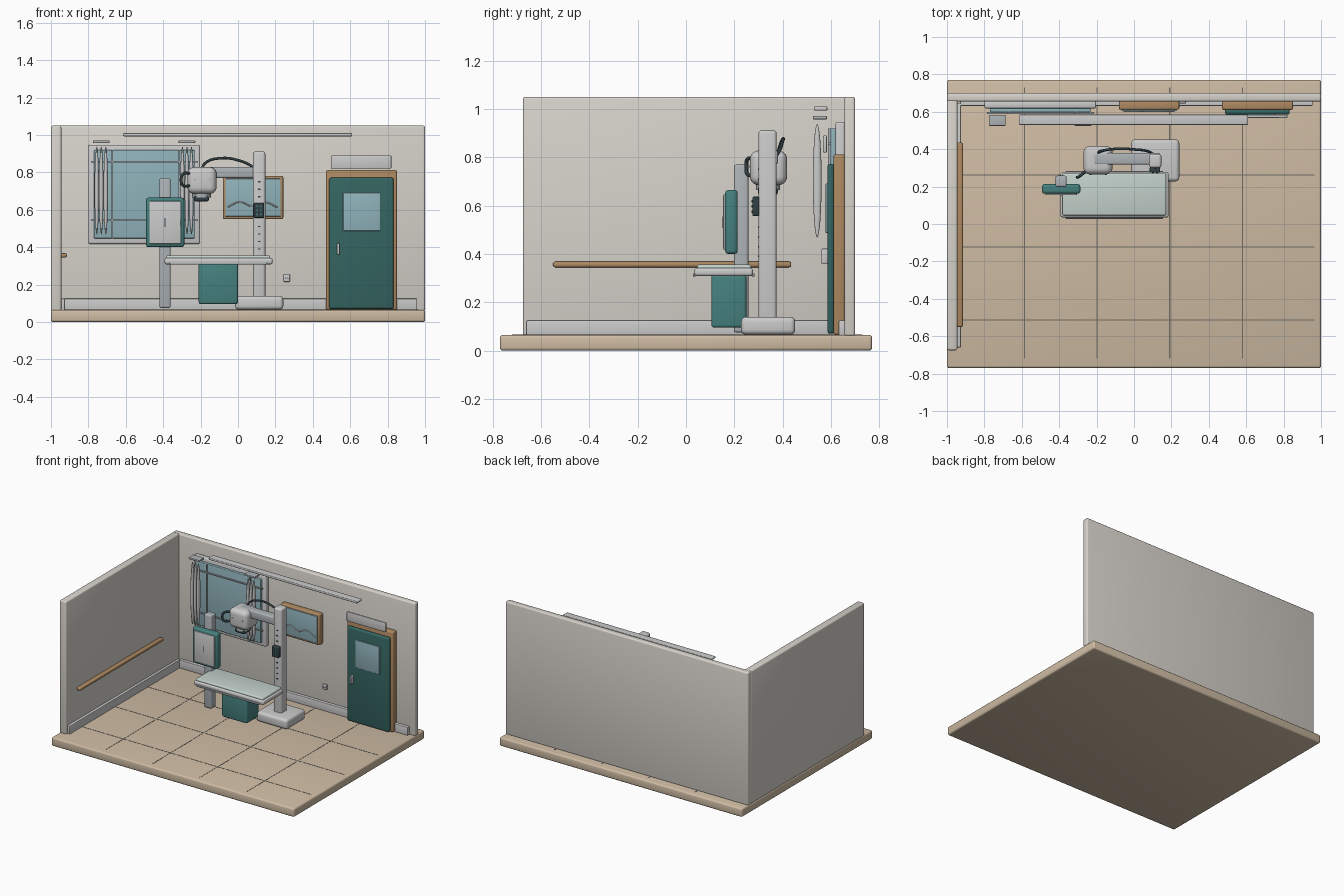
import bpy, bmesh, math
from mathutils import Matrix, Vector


def mat(name, r, g, b):
    m = bpy.data.materials.new(name)
    m.diffuse_color = (r, g, b, 1)
    return m


WALL = mat("wall_paint", 0.68, 0.65, 0.60)
TAN = mat("floor_tan", 0.62, 0.50, 0.37)
LINE = mat("tile_line", 0.16, 0.15, 0.13)
WHITE = mat("white_enamel", 0.75, 0.75, 0.72)
STEEL = mat("steel", 0.42, 0.45, 0.47)
TEAL = mat("teal", 0.06, 0.22, 0.21)
DOOR = mat("door_green", 0.035, 0.13, 0.12)
DARK = mat("dark", 0.03, 0.05, 0.055)
WOOD = mat("wood", 0.42, 0.25, 0.12)
GLASS = mat("glass_blue", 0.28, 0.45, 0.50)
PAD = mat("pad_green", 0.55, 0.64, 0.60)


def finish(name, bm, material):
    me = bpy.data.meshes.new(name)
    bm.to_mesh(me)
    bm.free()
    ob = bpy.data.objects.new(name, me)
    bpy.context.collection.objects.link(ob)
    me.materials.append(material)
    return ob


def box(name, x, y, z, material, bevel=0.0, seg=3):
    """Box from (min, max) ranges with rounded edges."""
    bm = bmesh.new()
    bmesh.ops.create_cube(bm, size=1)
    for v in bm.verts:
        v.co = Vector([(r[0] + r[1]) / 2 + c * (r[1] - r[0]) for c, r in zip(v.co, (x, y, z))])
    if bevel:
        bmesh.ops.bevel(bm, geom=bm.edges[:], offset=bevel, segments=seg, profile=0.5, affect='EDGES')
    return finish(name, bm, material)


def ellipsoid(name, c, r, material):
    bm = bmesh.new()
    bmesh.ops.create_uvsphere(bm, u_segments=16, v_segments=16, radius=1)
    bmesh.ops.transform(bm, matrix=Matrix.Translation(c) @ Matrix.Diagonal((*r, 1)), verts=bm.verts)
    return finish(name, bm, material)


def cylinder(name, c, r, depth, axis, material, r2=None):
    bm = bmesh.new()
    bmesh.ops.create_cone(bm, cap_ends=True, segments=24, radius1=r, radius2=r2 or r, depth=depth)
    rot = Vector((0, 0, 1)).rotation_difference(Vector(axis)).to_matrix().to_4x4()
    bmesh.ops.transform(bm, matrix=Matrix.Translation(c) @ rot, verts=bm.verts)
    return finish(name, bm, material)


def tube(name, pts, r, material):
    """Smooth tube through the points."""
    cu = bpy.data.curves.new(name, 'CURVE')
    cu.dimensions = '3D'
    cu.bevel_depth, cu.bevel_resolution, cu.resolution_u = r, 3, 8
    cu.use_fill_caps = True
    sp = cu.splines.new('BEZIER')
    sp.bezier_points.add(len(pts) - 1)
    for bp, p in zip(sp.bezier_points, pts):
        bp.co = p
        bp.handle_left_type = bp.handle_right_type = 'AUTO'
    cu.materials.append(material)
    ob = bpy.data.objects.new(name, cu)
    bpy.context.collection.objects.link(ob)


# Room shell
box("floor", (-1, 1), (-0.77, 0.77), (0, 0.065), TAN, 0.012)
box("back_wall", (-1, 1), (0.655, 0.70), (0.06, 1.05), WALL, 0.01)
box("left_wall", (-1, -0.945), (-0.675, 0.665), (0.06, 1.05), WALL, 0.01)
box("back_baseboard", (-0.93, 0.955), (0.632, 0.658), (0.063, 0.125), WHITE, 0.004)
box("left_baseboard", (-0.948, -0.925), (-0.66, 0.645), (0.063, 0.125), WHITE, 0.004)
box("wall_rail", (-0.948, -0.915), (-0.55, 0.435), (0.345, 0.368), WOOD, 0.008)
for i, x in enumerate((-0.585, -0.197, 0.191, 0.58)):
    box(f"tile_line_y_{i}", (x - 0.003, x + 0.003), (-0.72, 0.73), (0.06, 0.066), LINE)
for i, y in enumerate((-0.513, -0.123, 0.262)):
    box(f"tile_line_x_{i}", (-0.94, 0.965), (y - 0.003, y + 0.003), (0.06, 0.066), LINE)
box("ceiling_light_rail", (-0.615, 0.61), (0.53, 0.585), (0.993, 1.01), WHITE, 0.005)

# Window with curtain folds
box("window_frame", (-0.80, -0.203), (0.618, 0.658), (0.417, 0.947), WHITE, 0.01)
box("window_glass", (-0.77, -0.232), (0.597, 0.62), (0.447, 0.92), GLASS, 0.005)
for i, x in enumerate((-0.672, -0.315)):
    box(f"window_upright_{i}", (x - 0.004, x + 0.004), (0.588, 0.6), (0.447, 0.92), STEEL)
for i, z in enumerate((0.545, 0.858)):
    box(f"window_crossbar_{i}", (-0.785, -0.215), (0.588, 0.6), (z - 0.004, z + 0.004), STEEL)
for side in (-1, 1):
    xc = -0.502 + side * 0.229
    box(f"curtain_track_{side}", (xc - 0.045, xc + 0.045), (0.525, 0.583), (0.957, 0.971), STEEL, 0.004)
    for k in (-1, 0, 1):
        ellipsoid(f"curtain_fold_{side}_{k}", (xc + k * 0.024, 0.543, 0.703), (0.012, 0.018, 0.235), WHITE)

# Wall picture
box("picture_frame", (-0.08, 0.242), (0.612, 0.658), (0.55, 0.78), WOOD, 0.008)
box("picture_panel", (-0.068, 0.228), (0.604, 0.62), (0.565, 0.766), GLASS, 0.003)
tube("picture_wave", [(-0.055, 0.602, 0.615), (0.01, 0.602, 0.642), (0.075, 0.602, 0.62),
                      (0.14, 0.602, 0.64), (0.215, 0.602, 0.612)], 0.004, WHITE)

# Door, blank sign and wall socket
box("door_frame", (0.47, 0.85), (0.61, 0.658), (0.065, 0.812), WOOD, 0.01)
box("door_leaf", (0.487, 0.832), (0.585, 0.615), (0.07, 0.772), DOOR, 0.012)
box("door_window", (0.562, 0.76), (0.578, 0.59), (0.487, 0.692), GLASS, 0.003)
box("door_handle", (0.529, 0.543), (0.56, 0.588), (0.36, 0.422), WHITE, 0.005)
box("door_sign", (0.497, 0.82), (0.567, 0.583), (0.82, 0.89), WHITE, 0.005)
box("wall_socket", (0.243, 0.278), (0.645, 0.658), (0.215, 0.255), WHITE, 0.004)
for dx in (-0.006, 0.006):
    cylinder("socket_hole", (0.26 + dx, 0.645, 0.235), 0.003, 0.004, (0, 1, 0), DARK)

# Imaging column with base
box("column_base", (-0.015, 0.242), (0.228, 0.452), (0.066, 0.14), WHITE, 0.02, 4)
box("column", (0.08, 0.146), (0.30, 0.375), (0.12, 0.912), WHITE, 0.014, 4)
box("control_panel", (0.084, 0.14), (0.275, 0.305), (0.557, 0.637), DARK, 0.006)
for i in range(6):
    z = 0.575 + 0.022 * (i // 2)
    cylinder(f"panel_button_{i}", (0.102 + 0.02 * (i % 2), 0.275, z), 0.005, 0.008, (0, 1, 0), TEAL)
for i, z in enumerate((0.39, 0.43, 0.47, 0.51, 0.67, 0.71, 0.75)):
    box(f"column_tick_{i}", (0.107, 0.119), (0.297, 0.302), (z - 0.003, z + 0.003), DARK)

# Arm and tube head
box("arm", (-0.215, 0.14), (0.317, 0.38), (0.77, 0.83), STEEL, 0.01)
box("tube_head", (-0.27, -0.115), (0.265, 0.418), (0.685, 0.828), WHITE, 0.035, 5)
cylinder("collimator_neck", (-0.195, 0.34, 0.68), 0.05, 0.03, (0, 0, 1), STEEL)
box("collimator", (-0.236, -0.156), (0.297, 0.38), (0.645, 0.675), DARK, 0.01)
for i, x in enumerate((-0.232, -0.15)):
    cylinder(f"head_screw_{i}", (x, 0.265, 0.762), 0.006, 0.006, (0, 1, 0), STEEL)
tube("head_handle", [(-0.255, 0.285, 0.795), (-0.295, 0.253, 0.79), (-0.304, 0.25, 0.762),
                     (-0.295, 0.253, 0.732), (-0.255, 0.285, 0.728)], 0.008, DARK)
tube("cable", [(-0.195, 0.38, 0.815), (-0.175, 0.39, 0.85), (-0.09, 0.402, 0.876),
               (0.01, 0.398, 0.862), (0.07, 0.39, 0.835), (0.11, 0.37, 0.80)], 0.007, DARK)

# Patient table
box("table_top", (-0.393, 0.185), (0.035, 0.277), (0.308, 0.342), WHITE, 0.012, 4)
box("table_pad", (-0.383, 0.172), (0.046, 0.27), (0.335, 0.356), PAD, 0.009)
for i, y in enumerate((0.034, 0.278)):
    box(f"table_rail_{i}", (-0.365, 0.155), (y - 0.006, y + 0.006), (0.307, 0.319), STEEL, 0.003)
box("table_pedestal", (-0.21, 0.0), (0.105, 0.25), (0.095, 0.315), TEAL, 0.012)

# Upright detector stand
box("detector_column", (-0.42, -0.36), (0.198, 0.258), (0.075, 0.77), STEEL, 0.01)
box("detector_body", (-0.492, -0.287), (0.162, 0.214), (0.40, 0.665), TEAL, 0.014)
box("detector_plate", (-0.474, -0.305), (0.154, 0.17), (0.418, 0.646), WHITE, 0.005)
box("detector_mark", (-0.392, -0.387), (0.151, 0.156), (0.507, 0.555), DARK)

# Smooth shading with sharp edges kept
bpy.ops.object.select_all(action='DESELECT')
for ob in bpy.context.scene.objects:
    if ob.type == 'MESH':
        ob.select_set(True)
        bpy.context.view_layer.objects.active = ob
bpy.ops.object.shade_smooth_by_angle(angle=math.radians(35))
